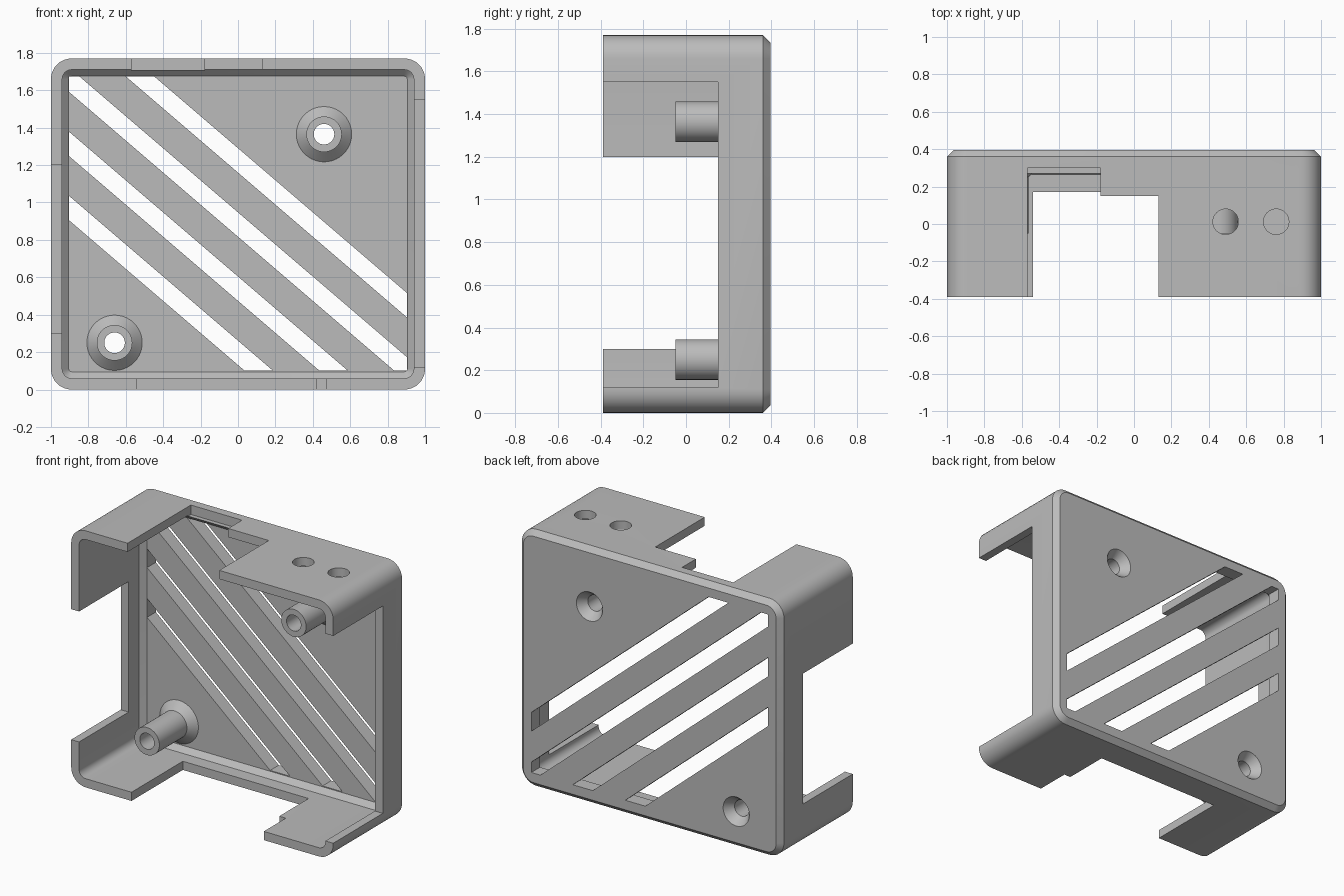
import bpy, bmesh, math
from mathutils import Vector

if "Cube" in bpy.data.objects:
    bpy.data.objects.remove(bpy.data.objects["Cube"])

HALF_X, HEIGHT = 1.0, 1.77
FRONT, BACK, FLOOR = -0.39, 0.395, 0.30   # FLOOR: inner face of the back plate
WALL, BEVEL, CORNER = 0.06, 0.035, 0.11

grey = bpy.data.materials.new("plain grey")
grey.use_nodes = True
grey.diffuse_color = (0.5, 0.5, 0.5, 1)
grey.node_tree.nodes["Principled BSDF"].inputs["Base Color"].default_value = (0.5, 0.5, 0.5, 1)


def finish(bm, name):
    bmesh.ops.recalc_face_normals(bm, faces=bm.faces)
    mesh = bpy.data.meshes.new(name)
    bm.to_mesh(mesh)
    bm.free()
    mesh.materials.append(grey)
    obj = bpy.data.objects.new(name, mesh)
    bpy.context.collection.objects.link(obj)
    return obj


def loft(rings, name):
    """Skin a list of point rings and cap both ends."""
    bm = bmesh.new()
    loops = [[bm.verts.new(p) for p in ring] for ring in rings]
    for a, b in zip(loops, loops[1:]):
        for i in range(len(a)):
            j = (i + 1) % len(a)
            bm.faces.new((a[i], a[j], b[j], b[i]))
    bm.faces.new(loops[0])
    bm.faces.new(loops[-1])
    return finish(bm, name)


def rounded_ring(inset, y, steps=8):
    r = CORNER - inset
    cx, cz = HALF_X - CORNER, HEIGHT / 2 - CORNER
    ring = []
    for quarter, (sx, sz) in enumerate(((1, 1), (-1, 1), (-1, -1), (1, -1))):
        for k in range(steps + 1):
            a = math.pi / 2 * (quarter + k / steps)
            ring.append((sx * cx + r * math.cos(a), y, HEIGHT / 2 + sz * cz + r * math.sin(a)))
    return ring


def lathe(x, z, profile, name, sides=40):
    """Solid of revolution along y from (radius, y) pairs."""
    turns = [2 * math.pi * k / sides for k in range(sides)]
    return loft([[(x + r * math.cos(a), y, z + r * math.sin(a)) for a in turns]
                 for r, y in profile], name)


def box(x0, x1, y0, y1, z0, z1, planes=()):
    """Block, optionally trimmed by (point, outward normal) planes."""
    bm = bmesh.new()
    bmesh.ops.create_cube(bm, size=1)
    for v in bm.verts:
        v.co = ((x0 + x1) / 2 + v.co.x * (x1 - x0),
                (y0 + y1) / 2 + v.co.y * (y1 - y0),
                (z0 + z1) / 2 + v.co.z * (z1 - z0))
    for point, normal in planes:
        bmesh.ops.bisect_plane(bm, geom=bm.verts[:] + bm.edges[:] + bm.faces[:],
                               plane_co=point, plane_no=normal, clear_outer=True)
        bmesh.ops.holes_fill(bm, edges=[e for e in bm.edges if e.is_boundary])
    return finish(bm, "cutter")


def combine(target, tool, operation):
    mod = target.modifiers.new("combine", 'BOOLEAN')
    mod.operation, mod.solver, mod.object = operation, 'EXACT', tool
    bpy.context.view_layer.objects.active = target
    bpy.ops.object.modifier_apply(modifier=mod.name)
    bpy.data.objects.remove(tool)


# Tray: rounded shell with bevelled back edge and sloped inner edge
case = loft([
    rounded_ring(WALL + BEVEL, FLOOR),
    rounded_ring(WALL, FLOOR - BEVEL),
    rounded_ring(WALL, FRONT),
    rounded_ring(0, FRONT),
    rounded_ring(0, BACK - BEVEL),
    rounded_ring(BEVEL, BACK),
], "case")

# Screw posts with flared feet, bored through and countersunk from behind
for x, z in ((0.46, 1.365), (-0.66, 0.25)):
    post = lathe(x, z, ((0.095, -0.05), (0.095, 0.25), (0.148, FLOOR), (0.148, 0.32)), "post")
    combine(case, post, 'UNION')
    bore = lathe(x, z, ((0.055, -0.2), (0.055, 0.335), (0.1, BACK), (0.1, 0.5)), "bore")
    combine(case, bore, 'DIFFERENCE')

# Wall openings: top, bottom, then the two sides
TOP, BOTTOM = (1.705, 2), (-0.2, 0.065)
openings = [
    (-0.57, -0.18, -0.6, FLOOR, *TOP),
    (-0.19, 0.13, -0.6, 0.15, *TOP),
    (-0.54, 0.42, -0.6, 0.17, *BOTTOM),
    (0.41, 0.47, -0.6, -0.15, *BOTTOM),
    (0.93, 1.2, -0.6, 0.15, 0.12, 1.55),
    (-1.2, -0.93, -0.6, 0.15, 0.30, 1.20),
]
for limits in openings:
    combine(case, box(*limits), 'DIFFERENCE')

# Two round button holes in the top wall
for x in (0.49, 0.76):
    bm = bmesh.new()
    bmesh.ops.create_cone(bm, cap_ends=True, segments=32, radius1=0.068, radius2=0.068, depth=0.3)
    bmesh.ops.translate(bm, verts=bm.verts, vec=(x, 0.012, HEIGHT))
    combine(case, finish(bm, "button_cutter"), 'DIFFERENCE')

# Diagonal vents in the back plate
SLOPE = 0.857
across = Vector((SLOPE, 0, 1)).normalized()
for k in range(4):
    upper = 1.29 - 0.343 * k
    trim = ((Vector((0, 0, upper)), across), (Vector((0, 0, upper - 0.13)), -across))
    combine(case, box(-0.904, 0.904, 0.25, 0.5, 0.101, 1.674, trim), 'DIFFERENCE')

# Smooth the curved surfaces, keep the edges crisp
bpy.ops.object.select_all(action='DESELECT')
case.select_set(True)
bpy.context.view_layer.objects.active = case
bpy.ops.object.shade_smooth_by_angle(angle=math.radians(30))
